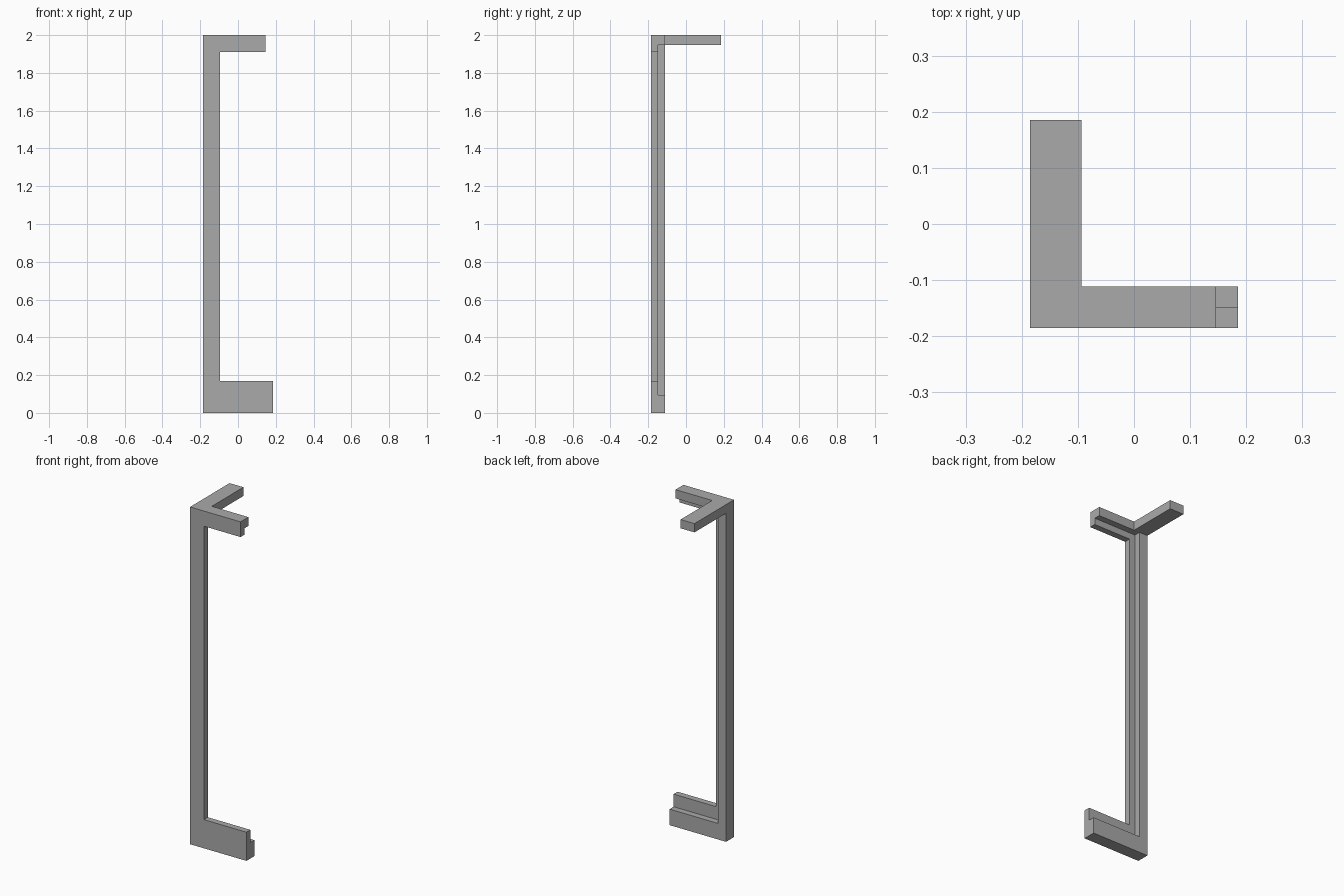
import bpy
import bmesh
from mathutils import Vector

cube = bpy.data.objects.get("Cube")
if cube:
    bpy.data.objects.remove(cube, do_unlink=True)

GREY = (0.4, 0.4, 0.4, 1.0)
grey = bpy.data.materials.new("plain grey")
grey.use_nodes = True
grey.diffuse_color = GREY
grey.node_tree.nodes["Principled BSDF"].inputs["Base Color"].default_value = GREY

# Shared outer limits of the frame
LEFT, TOP_END, FOOT_END = -0.185, 0.146, 0.185
FRONT, STEP, BACK, ARM_END = -0.185, -0.148, -0.111, 0.185
HEIGHT = 2.0


def extrude_profile(name, profile, y0, y1):
    """Extrude an (x, z) outline from y0 to y1."""
    bm = bmesh.new()
    face = bm.faces.new([bm.verts.new((x, y0, z)) for x, z in profile])
    result = bmesh.ops.extrude_face_region(bm, geom=[face])
    moved = [v for v in result["geom"] if isinstance(v, bmesh.types.BMVert)]
    bmesh.ops.translate(bm, verts=moved, vec=Vector((0, y1 - y0, 0)))
    bmesh.ops.recalc_face_normals(bm, faces=bm.faces)
    mesh = bpy.data.meshes.new(name)
    bm.to_mesh(mesh)
    bm.free()
    mesh.materials.append(grey)
    obj = bpy.data.objects.new(name, mesh)
    bpy.context.collection.objects.link(obj)
    return obj


def bracket(post_x, foot_z, head_z):
    """C-shaped outline: post with a foot and a shorter head."""
    return [(LEFT, 0), (FOOT_END, 0), (FOOT_END, foot_z), (post_x, foot_z),
            (post_x, head_z), (TOP_END, head_z), (TOP_END, HEIGHT), (LEFT, HEIGHT)]


# Wide front layer, and the narrower back layer that leaves a rebate
extrude_profile("front_frame", bracket(-0.094, 0.17, 1.91), FRONT, STEP)
extrude_profile("rebated_back_frame", bracket(-0.131, 0.095, 1.948), STEP, BACK)

# Arm running backwards from the top corner
arm = [(LEFT, 1.948), (-0.094, 1.948), (-0.094, HEIGHT), (LEFT, HEIGHT)]
extrude_profile("top_return_arm", arm, BACK, ARM_END)
